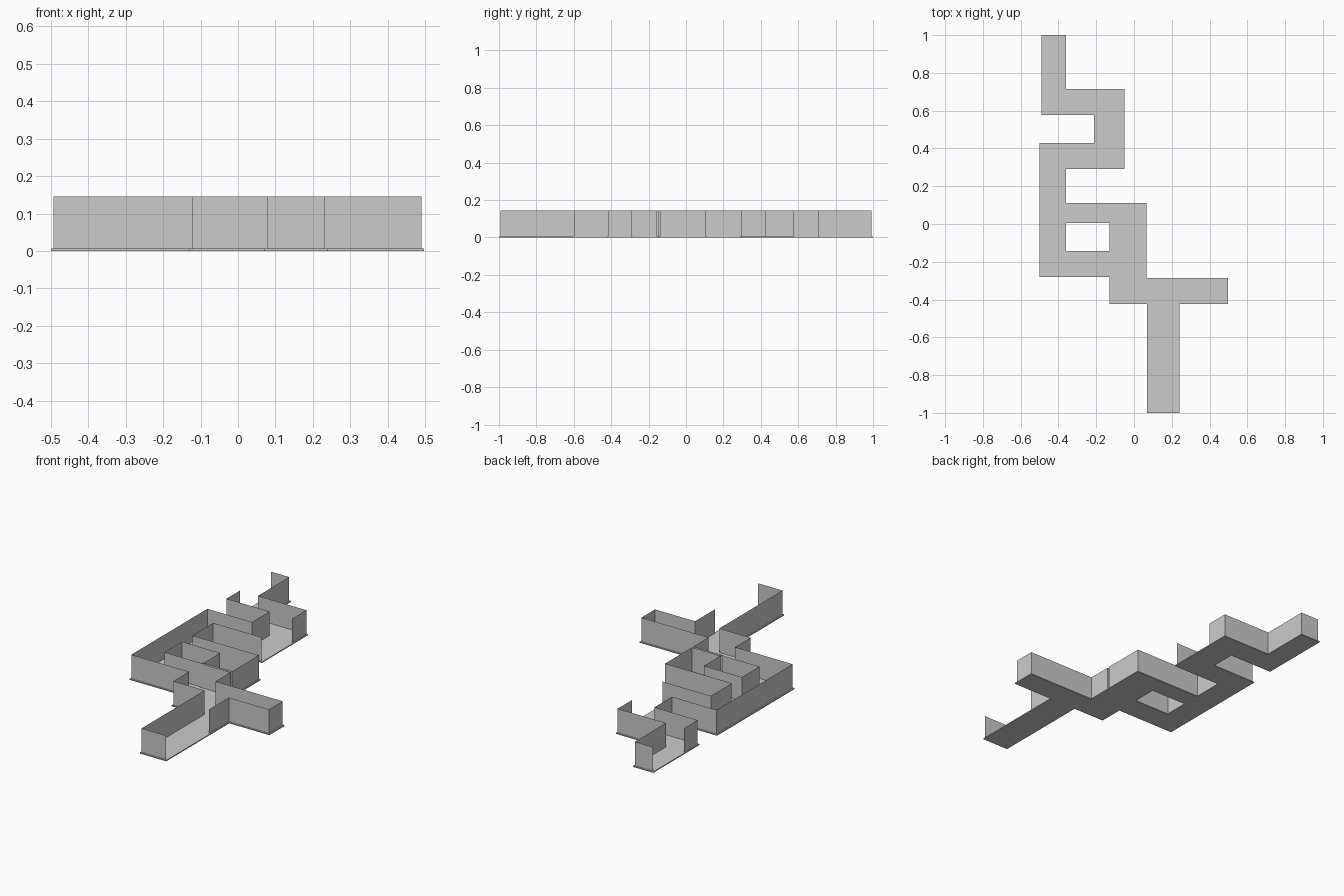
import bpy, bmesh

if "Cube" in bpy.data.objects:
    bpy.data.objects.remove(bpy.data.objects["Cube"])

FLOOR_T, WALL_TOP, INSET = 0.006, 0.145, 0.007

# Corridor plan: outer outline clockwise, courtyard hole counter-clockwise
OUTER = [(-.49, 1), (-.36, 1), (-.36, .715), (-.05, .715), (-.05, .29),
         (-.36, .29), (-.36, .112), (.067, .112), (.067, -.285), (.497, -.285),
         (.497, -.423), (.24, -.423), (.24, -1), (.07, -1), (.07, -.423),
         (-.13, -.423), (-.13, -.28), (-.5, -.28), (-.5, .43),
         (-.213, .43), (-.213, .577), (-.49, .577)]
HOLE = [(-.36, .005), (-.36, -.142), (-.13, -.142), (-.13, .005)]

# Open stretches in the long walls: x, y from, y to
OPENINGS = [(.24, -1, -.6), (-.05, .29, .575), (-.49, .71, 1), (.067, -.154, -.14)]


def finish(bm, name):
    mesh = bpy.data.meshes.new(name)
    bm.to_mesh(mesh)
    bm.free()
    obj = bpy.data.objects.new(name, mesh)
    bpy.context.collection.objects.link(obj)
    return obj


def right_normal(a, b):
    dx, dy = b[0] - a[0], b[1] - a[1]
    n = abs(dx) + abs(dy)
    return dy / n, -dx / n


def inset(loop):
    out = []
    for i, p in enumerate(loop):
        n1 = right_normal(loop[i - 1], p)
        n2 = right_normal(p, loop[(i + 1) % len(loop)])
        out.append((p[0] + INSET * (n1[0] + n2[0]), p[1] + INSET * (n1[1] + n2[1])))
    return out


def split(a, b):
    """Cut the openings out of one straight wall."""
    if abs(a[0] - b[0]) > 1e-5:
        return [(a, b)]
    x, lo, hi = a[0], min(a[1], b[1]), max(a[1], b[1])
    for gx, g0, g1 in OPENINGS:
        if abs(gx - x) < .015 and g0 < hi - .02 and g1 > lo + .02:
            parts = [(lo, g0), (g1, hi)]
            return [((x, s), (x, e)) for s, e in parts if e - s > .01]
    return [(a, b)]


# Floor slab
bm = bmesh.new()
edges = []
for loop in (OUTER, HOLE):
    vs = [bm.verts.new((x, y, 0)) for x, y in loop]
    edges += [bm.edges.new((vs[i - 1], vs[i])) for i in range(len(vs))]
bmesh.ops.triangle_fill(bm, edges=edges, use_beauty=True)
bmesh.ops.dissolve_limit(bm, angle_limit=.01, verts=bm.verts, edges=bm.edges)
top = bmesh.ops.extrude_face_region(bm, geom=bm.faces[:], use_keep_orig=True)
bmesh.ops.translate(bm, vec=(0, 0, FLOOR_T),
                    verts=[g for g in top["geom"] if isinstance(g, bmesh.types.BMVert)])
bmesh.ops.recalc_face_normals(bm, faces=bm.faces)
finish(bm, "floor")


# Thin upright walls
def add_walls(name, segments):
    bm = bmesh.new()
    for a, b in segments:
        bm.faces.new([bm.verts.new(c) for c in (
            (*a, FLOOR_T), (*b, FLOOR_T), (*b, WALL_TOP), (*a, WALL_TOP))])
    bmesh.ops.remove_doubles(bm, verts=bm.verts, dist=1e-4)
    finish(bm, name)


for name, loop in (("outer_walls", OUTER), ("courtyard_walls", HOLE)):
    pts = inset(loop)
    add_walls(name, [s for i in range(len(pts)) for s in split(pts[i - 1], pts[i])])

# Dividers closing the dead end between the two branches
add_walls("dividers", [((-.137, y), (.06, y)) for y in (-.154, -.14)])
